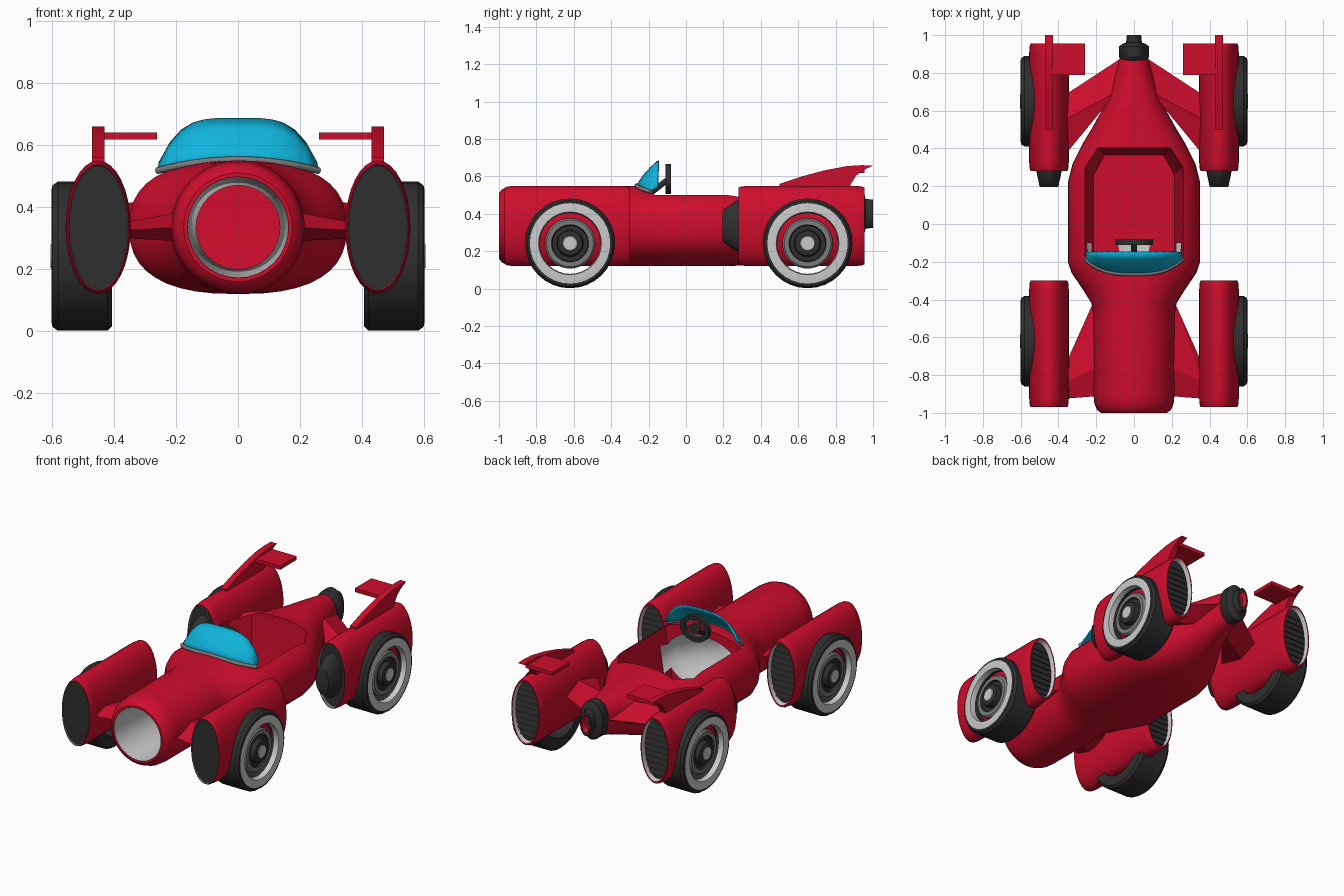
import bpy, bmesh, math
from mathutils import Vector

if "Cube" in bpy.data.objects:
    bpy.data.objects.remove(bpy.data.objects["Cube"])


def material(name, r, g, b):
    m = bpy.data.materials.new(name)
    m.diffuse_color = (r, g, b, 1)
    m.use_nodes = True
    m.node_tree.nodes["Principled BSDF"].inputs["Base Color"].default_value = m.diffuse_color
    return m


RED = material("red paint", 0.62, 0.004, 0.025)
DARK = material("dark rubber", 0.028, 0.028, 0.028)
LIGHT = material("light grey", 0.6, 0.6, 0.6)
MID = material("mid grey", 0.2, 0.2, 0.2)
CYAN = material("cyan glass", 0.005, 0.46, 0.72)
MATS = [RED, DARK, LIGHT, MID, CYAN]
R, D, L, M, C = range(5)


def finish(bm, name, angle=35, mat=None):
    bmesh.ops.recalc_face_normals(bm, faces=bm.faces)
    if mat is not None:
        for f in bm.faces:
            f.material_index = mat
    me = bpy.data.meshes.new(name)
    bm.to_mesh(me)
    bm.free()
    for m in MATS:
        me.materials.append(m)
    ob = bpy.data.objects.new(name, me)
    bpy.context.collection.objects.link(ob)
    smooth(ob, angle)
    return ob


def smooth(ob, angle=35):
    bpy.ops.object.select_all(action='DESELECT')
    ob.select_set(True)
    bpy.context.view_layer.objects.active = ob
    bpy.ops.object.shade_smooth_by_angle(angle=math.radians(angle))


def loft(name, rings, center=(0, 0), sides=32, axis='Y', loop=False, sx=1):
    """rings: (position, half width, half height, material, [height], [exponent])"""
    bm = bmesh.new()
    loops = []
    for ring in rings:
        t, a, b = ring[:3]
        cz = ring[4] if len(ring) > 4 else center[1]
        n = ring[5] if len(ring) > 5 else 2
        vs = []
        for i in range(sides):
            c, s = (math.cos(math.tau * i / sides), math.sin(math.tau * i / sides))
            u = center[0] + a * math.copysign(abs(c) ** (2 / n), c)
            z = cz + b * math.copysign(abs(s) ** (2 / n), s)
            vs.append(bm.verts.new((sx * u, t, z) if axis == 'Y' else (sx * t, u, z)))
        loops.append(vs)
    count = len(loops)
    for k in range(count if loop else count - 1):
        p, q = loops[k], loops[(k + 1) % count]
        for i in range(sides):
            j = (i + 1) % sides
            bm.faces.new((p[i], p[j], q[j], q[i])).material_index = rings[k][3]
    if not loop:
        bm.faces.new(loops[0]).material_index = rings[0][3]
        bm.faces.new(loops[-1]).material_index = rings[-1][3]
    return finish(bm, name)


def hull(name, points, mat=R):
    bm = bmesh.new()
    for p in points:
        bm.verts.new(p)
    bmesh.ops.convex_hull(bm, input=bm.verts)
    return finish(bm, name, 20, mat)


# Fuselage: round nose, wide cockpit, tapered tail
body = loft("body", [
    (-1.0, .175, .175, R), (-.985, .195, .195, R), (-.95, .21, .21, R), (-.9, .215, .215, R),
    (-.48, .215, .215, R), (-.42, .225, .215, R), (-.34, .275, .215, R, .335, 2.1),
    (-.26, .33, .215, R, .335, 2.3), (-.2, .35, .215, R, .335, 2.5), (.22, .35, .215, R, .335, 2.5),
    (.32, .325, .21, R, .335, 2.5), (.42, .275, .2, R, .335, 2.5), (.52, .215, .185, R, .345, 2.4),
    (.62, .16, .165, R, .36, 2.3), (.75, .115, .135, R, .38, 2.2), (.89, .07, .105, R, .395)],
    center=(0, .335), sides=40)

# Air tunnel and cockpit are cut out of the fuselage
tunnel = loft("tunnel_cutter", [
    (-1.05, .165, .165, L), (-.95, .16, .16, L), (-.5, .135, .135, L), (-.36, .17, .15, L),
    (-.25, .25, .17, L), (-.1, .27, .175, L)], center=(0, .335))
opening = [(.26, -.17), (.26, .3), (.19, .405)]
outline = opening + [(-x, y) for x, y in reversed(opening)]
cockpit = hull("cockpit_cutter",
               [(x, y, .7) for x, y in outline] + [(x, y, .48) for x, y in outline] +
               [(x * .82, y - (.04 if y > 0 else 0), .17) for x, y in outline])
for cutter in (tunnel, cockpit):
    cutter.hide_render = True
    bpy.context.view_layer.objects.active = body
    mod = body.modifiers.new("cut", 'BOOLEAN')
    mod.operation, mod.solver, mod.object = 'DIFFERENCE', 'EXACT', cutter
    bpy.ops.object.modifier_apply(modifier=mod.name)
for cutter in (tunnel, cockpit):
    bpy.data.objects.remove(cutter)
smooth(body)

# Tail exhaust
loft("tail_nozzle", [
    (.86, .065, .1, D), (.885, .08, .12, D), (.94, .08, .12, D), (.955, .06, .1, D),
    (.96, .042, .08, D), (1.0, .038, .075, D), (1.0, .028, .055, R), (.975, .02, .04, R),
    (.975, .01, .02, D)], center=(0, .4), sides=24)

# Windshield
bm = bmesh.new()
COLS, ROWS = 14, 4
base, grid = [], []
for i in range(COLS + 1):
    s = 2 * i / COLS - 1
    lo = Vector((.26 * s, -.265 + .08 * abs(s) ** 3, .552 - .035 * s * s))
    hi = Vector((.255 * s, -.15, .545 + .142 * (1 - abs(s) ** 4)))
    base.append(lo)
    col = []
    for j in range(ROWS + 1):
        t = j / ROWS
        p = lo.lerp(hi, t)
        p.y -= .012 * math.sin(math.pi * t)
        col.append(bm.verts.new(p))
    grid.append(col)
for i in range(COLS):
    for j in range(ROWS):
        bm.faces.new((grid[i][j], grid[i + 1][j], grid[i + 1][j + 1], grid[i][j + 1]))
glass = finish(bm, "windshield", 35, C)
mod = glass.modifiers.new("thickness", 'SOLIDIFY')
mod.thickness, mod.offset = .008, -1


def tube(name, points, radius, mat):
    cu = bpy.data.curves.new(name, 'CURVE')
    cu.dimensions, cu.bevel_depth, cu.bevel_resolution = '3D', radius, 2
    cu.use_fill_caps = True
    sp = cu.splines.new('POLY')
    sp.points.add(len(points) - 1)
    for q, p in zip(sp.points, points):
        q.co = (*p, 1)
    cu.materials.append(mat)
    bpy.context.collection.objects.link(bpy.data.objects.new(name, cu))


tube("windshield_frame", base, .011, MID)

# Steering wheel and column
loft("steering_wheel", [(-.11, .075, .055, D), (-.11, .1, .08, D), (-.08, .1, .08, D),
                        (-.08, .075, .055, D)], center=(0, .585), sides=24, loop=True)
loft("steering_hub", [(-.11, .035, .03, D), (-.085, .035, .03, D)], center=(0, .585), sides=16)
tube("steering_column", [(0, -.095, .585), (0, -.19, .51)], .015, DARK)
tube("steering_spoke", [(-.085, -.095, .585), (.085, -.095, .585)], .008, DARK)

PX, PZ, W, H = .45, .335, .105, .215   # pod centre and half sizes


def pod_end(y, d):
    """rings from the shell edge inward to a recessed dark plate; d points into the pod"""
    return [(y + .05 * d, W, H, R), (y + .015 * d, W * .975, H * .98, R), (y, W * .93, H * .95, R)]


for sx, side in ((-1, "left"), (1, "right")):
    # Wheel pods with recessed dark ends
    for y0, y1, end in ((-.97, -.3, "front"), (.28, .955, "rear")):
        inset = .008 if end == "front" else .02
        start = [(y0 + inset, W * .86, H * .89, D), (y0 + inset, W * .89, H * .92, M),
                 (y0, W * .91, H * .935, R)]
        stop = [(y1, W * .87, H * .9, L), (y1 - .03, W * .83, H * .87, D),
                (y1 - .03, W * .8, H * .84, D)]
        loft(f"{end}_{side}_pod", start + pod_end(y0, 1)[::-1] + pod_end(y1, -1) + stop,
             center=(PX, PZ), sx=sx)
        # Louvre slats across the rear opening of the pod
        for k in range(-4, 5):
            z = PZ + k * .036
            w = W * .8 * math.sqrt(1 - ((z - PZ) / (H * .87)) ** 2)
            hull(f"{end}_{side}_louvre", [(sx * PX + a * w, y1 - .032 + b, z + c)
                 for a in (-1, 1) for b, c in ((0, -.014), (0, .014), (.008, -.014))], D)

    # Intake bullet on the rear pod
    loft(f"intake_bullet_{side}", [(.195, .045, .08, D), (.2, .05, .088, D),
         (.27, .065, .135, D), (.31, .065, .135, D)], center=(PX, PZ), sides=24, sx=sx)

    # Wheels: open tyre with light wall, and a separate stepped hub
    for y, end in ((-.62, "front"), (.65, "rear")):
        tyre = [(.405, .165, D), (.405, .225, D), (.42, .24, D), (.58, .24, D), (.597, .228, D),
                (.6, .215, L), (.6, .168, L), (.57, .163, D)]
        loft(f"{end}_{side}_tyre", [(t, r, r, m) for t, r, m in tyre],
             center=(y, .242), axis='X', loop=True, sx=sx)
        hub = [(.5, .135, M), (.57, .135, M), (.58, .125, M), (.58, .1, D), (.568, .095, D),
               (.568, .072, D), (.596, .066, D), (.6, .058, D), (.6, .04, L), (.603, .037, L)]
        loft(f"{end}_{side}_hub", [(t, r, r, m) for t, r, m in hub],
             center=(y, .242), axis='X', sx=sx)

    # Wedge struts from fuselage to pods
    hull(f"front_strut_{side}", [(sx * x, y, z) for x, y, z in (
        (.18, -.91, .335), (.37, -.925, .325), (.2, -.38, .335), (.37, -.76, .325),
        (.18, -.75, .385), (.18, -.75, .29), (.37, -.84, .35), (.37, -.84, .3))])
    hull(f"rear_strut_{side}", [(sx * x, y, z) for x, y, z in (
        (.05, .89, .4), (.37, .68, .36), (.13, .66, .4), (.37, .36, .36),
        (.09, .7, .46), (.09, .72, .32), (.37, .55, .41), (.37, .55, .31))])

    # Tail fin and inward winglet
    profile = [(.5, .535), (.5, .56), (.62, .6), (.74, .632), (.86, .655), (.94, .66), (1.0, .658),
               (.95, .635), (.91, .605), (.885, .565), (.87, .535)]
    bm = bmesh.new()
    face = bm.faces.new([bm.verts.new((sx * PX - .02, y, z)) for y, z in profile])
    out = bmesh.ops.extrude_face_region(bm, geom=[face])["geom"]
    bmesh.ops.translate(bm, vec=(.04, 0, 0),
                        verts=[v for v in out if isinstance(v, bmesh.types.BMVert)])
    finish(bm, f"tail_fin_{side}", 30, R)
    hull(f"winglet_{side}", [(sx * x, y, z) for x in (.26, .45)
                             for y in (.79, .955) for z in (.617, .64)])
